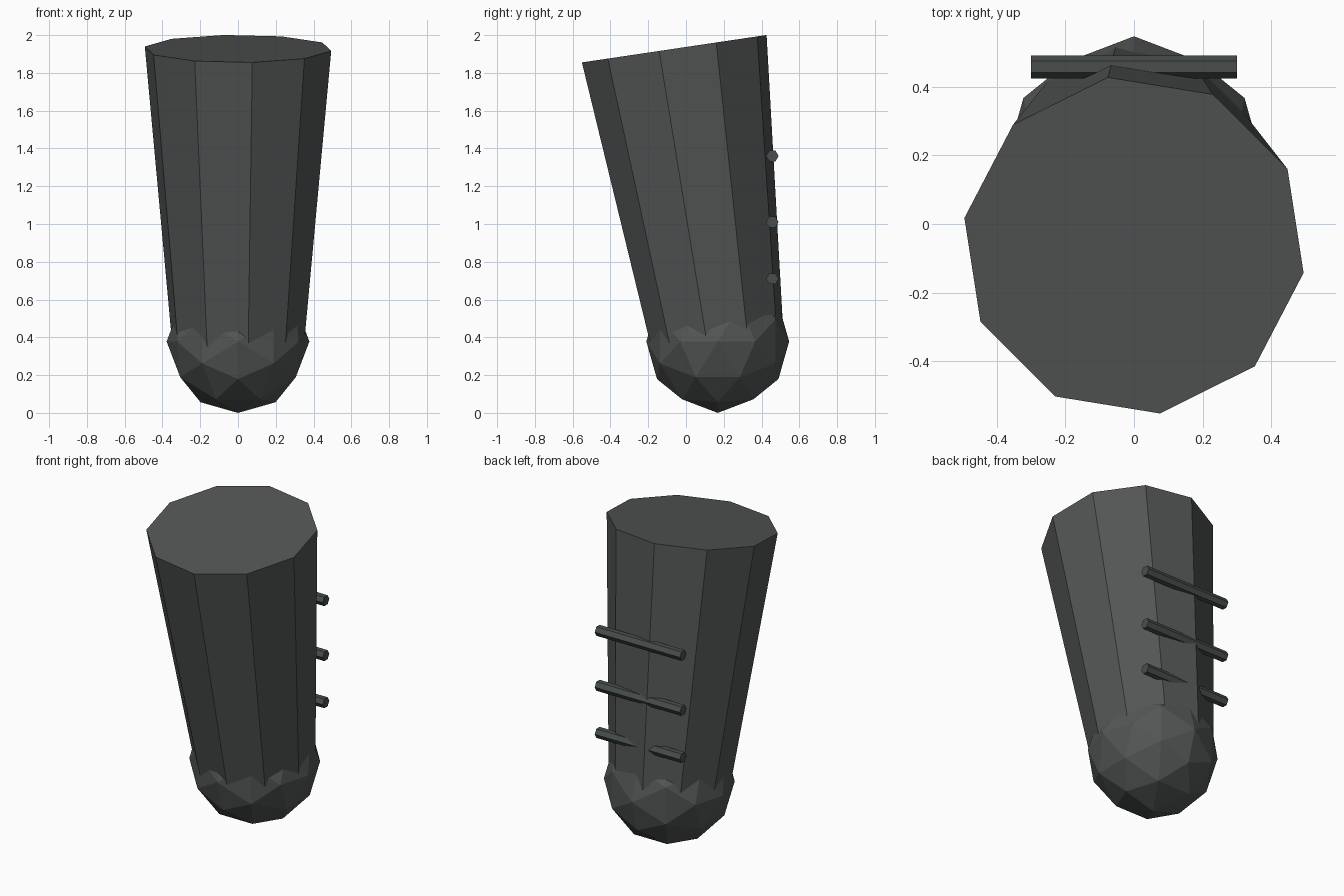
import bpy, bmesh
from math import sin, cos, radians, sqrt, tau
from mathutils import Matrix, Vector

if "Cube" in bpy.data.objects:
    bpy.data.objects.remove(bpy.data.objects["Cube"])


def make_material(name, color):
    mat = bpy.data.materials.new(name)
    mat.diffuse_color = (*color, 1)
    mat.use_nodes = True
    mat.node_tree.nodes["Principled BSDF"].inputs["Base Color"].default_value = mat.diffuse_color
    return mat


def finish(bm, name, mat, matrix):
    bmesh.ops.recalc_face_normals(bm, faces=bm.faces)
    mesh = bpy.data.meshes.new(name)
    bm.to_mesh(mesh)
    bm.free()
    mesh.materials.append(mat)
    obj = bpy.data.objects.new(name, mesh)
    obj.matrix_world = matrix
    bpy.context.collection.objects.link(obj)
    return obj


def frustum(name, r0, r1, height, sides, phase, mat, matrix):
    """Flat-sided tapered prism along local z, starting at the origin."""
    bm = bmesh.new()
    rings = []
    for r, z in ((r0, 0), (r1, height)):
        angles = [radians(phase) + tau * i / sides for i in range(sides)]
        rings.append([bm.verts.new((r * cos(a), r * sin(a), z)) for a in angles])
    low, high = rings
    for i in range(sides):
        j = (i + 1) % sides
        bm.faces.new((low[i], low[j], high[j], high[i]))
    bm.faces.new(low[::-1])
    bm.faces.new(high)
    return finish(bm, name, mat, matrix)


def faceted_ball(name, radius, mat, matrix):
    """80-face icosphere with an edge midpoint at its lowest point."""
    t = (1 + sqrt(5)) / 2
    bm = bmesh.new()
    for a in (-1, 1):
        for b in (-t, t):
            for co in ((a, 0, b), (b, a, 0), (0, b, a)):
                bm.verts.new(co)
    bmesh.ops.convex_hull(bm, input=bm.verts[:])
    bmesh.ops.subdivide_edges(bm, edges=bm.edges[:], cuts=1, use_grid_fill=True)
    for v in bm.verts:
        v.co = v.co.normalized() * radius
    return finish(bm, name, mat, matrix)


body_mat = make_material("body_grey", (0.085, 0.093, 0.090))
bar_mat = make_material("bar_grey", (0.065, 0.078, 0.074))

# Rounded lower end
R = 0.378
base = Vector((0, 0.168, R))
faceted_ball("rounded_end", R, body_mat, Matrix.Translation(base))

# Tapered leaning shaft
lean = Matrix.Rotation(radians(8.45), 4, 'X')
frustum("shaft", 0.355, 0.5, 1.567, 10, -9.3, body_mat,
        Matrix.Translation(base) @ lean)

# Three cross bars on the back
for i, z in enumerate((0.71, 1.01, 1.36)):
    frustum(f"cross_bar_{i + 1}", 0.033, 0.033, 0.6, 6, 90, bar_mat,
            Matrix.Translation((-0.3, 0.457, z)) @ Matrix.Rotation(radians(90), 4, 'Y'))
